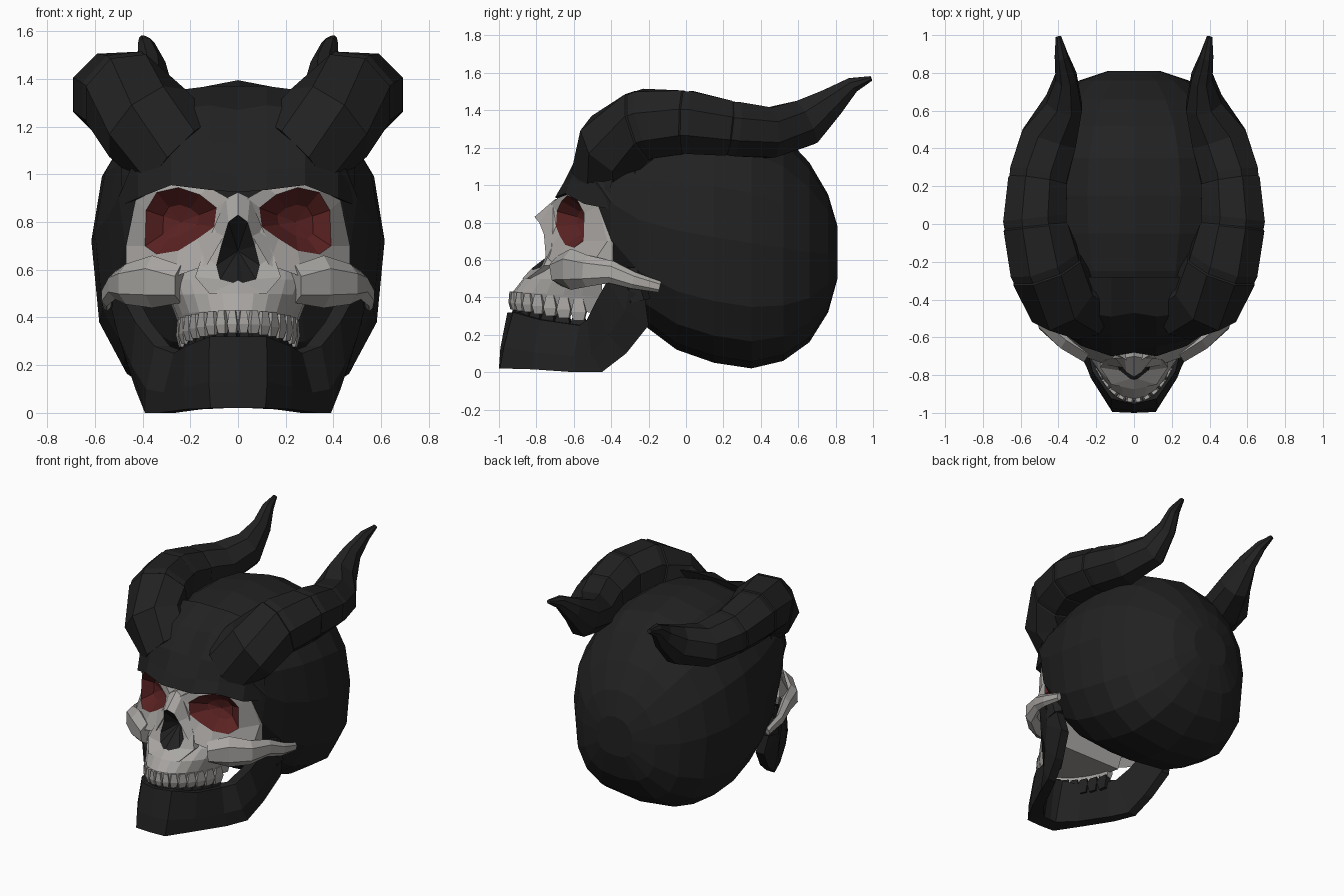
import bpy, bmesh, math
from mathutils import Vector as V

if "Cube" in bpy.data.objects:
    bpy.data.objects.remove(bpy.data.objects["Cube"])


def material(name, col):
    m = bpy.data.materials.new(name)
    m.diffuse_color = (*col, 1)
    m.use_nodes = True
    m.node_tree.nodes["Principled BSDF"].inputs["Base Color"].default_value = m.diffuse_color
    return m


BLACK = material("charcoal black", (0.0155, 0.0155, 0.0155))
BONE = material("bone grey", (0.40, 0.385, 0.37))
RED = material("dark red", (0.105, 0.016, 0.016))


def finish(name, bm, mat, flip=False):
    bmesh.ops.remove_doubles(bm, verts=bm.verts, dist=0.0005)
    bmesh.ops.recalc_face_normals(bm, faces=bm.faces)
    if flip:
        bmesh.ops.reverse_faces(bm, faces=bm.faces)
    me = bpy.data.meshes.new(name)
    bm.to_mesh(me)
    bm.free()
    me.materials.append(mat)
    ob = bpy.data.objects.new(name, me)
    bpy.context.collection.objects.link(ob)
    return ob


def loft(name, rings, mat, closed=True, caps=True, mirror=False, flip=False):
    """Skin a list of equal-length rings, optionally on both sides of x = 0."""
    bm = bmesh.new()
    for s in ((1, -1) if mirror else (1,)):
        vs = [[bm.verts.new((p[0] * s, p[1], p[2])) for p in r] for r in rings]
        n = len(rings[0])
        for a, b in zip(vs, vs[1:]):
            for i in range(n if closed else n - 1):
                j = (i + 1) % n
                bm.faces.new((a[i], a[j], b[j], b[i]))
        if caps:
            bm.faces.new(vs[0])
            bm.faces.new(vs[-1])
    return finish(name, bm, mat, flip)


def sweep(name, rows, mat, n=8, groove=()):
    """Mirrored tube through rows of (x, y, z, side radius, upright radius)."""
    pts = [V(r[:3]) for r in rows]
    rings = []
    for k, r in enumerate(rows):
        t = (pts[min(k + 1, len(pts) - 1)] - pts[max(k - 1, 0)]).normalized()
        u = V((1, 0, 0))
        u = (u - t * u.dot(t)).normalized()
        v = t.cross(u)
        steps = [(0, 1), (0.008, 0.965), (0.05, 0.985)] if k in groove else [(0, 1)]
        for off, sc in steps:
            rings.append([pts[k] + t * off
                          + u * r[3] * sc * math.cos(2 * math.pi * (i + .5) / n)
                          + v * r[4] * sc * math.sin(2 * math.pi * (i + .5) / n)
                          for i in range(n)])
    return loft(name, rings, mat, mirror=True)


# Cranium: rows of y, half width, bottom, top
def skull_ring(y, w, z0, z1, n=16):
    out = []
    for i in range(n):
        a = 2 * math.pi * i / n
        c, s = math.cos(a), math.sin(a)
        e = 2 / (2.1 if s > 0 else 2.85)
        out.append((w * math.copysign(abs(c) ** e, c), y,
                    (z0 + z1) / 2 + (z1 - z0) / 2 * math.copysign(abs(s) ** e, s)))
    return out


cranium = [(-.50, .44, .90, 1.20), (-.40, .50, .52, 1.29),
           (-.25, .55, .27, 1.36), (-.05, .60, .12, 1.395), (.15, .615, .05, 1.395),
           (.35, .595, .02, 1.36), (.52, .53, .06, 1.27), (.66, .42, .16, 1.12),
           (.76, .29, .32, .95), (.81, .14, .50, .78)]
loft("cranium", [skull_ring(*r) for r in cranium], BLACK)

# Forehead and overhanging brow: upright profiles (y, z) at growing x
profiles = {
    0: [(-.48, .93), (-.68, .925), (-.66, 1.0), (-.58, 1.13), (-.47, 1.27), (-.28, 1.37)],
    .12: [(-.48, .94), (-.70, .935), (-.65, 1.02), (-.59, 1.14), (-.49, 1.29), (-.28, 1.37)],
    .28: [(-.45, .955), (-.645, .955), (-.615, 1.03), (-.585, 1.15), (-.47, 1.27), (-.28, 1.35)],
    .42: [(-.36, .89), (-.545, .90), (-.52, 1.0), (-.50, 1.12), (-.42, 1.20), (-.28, 1.26)],
    .49: [(-.30, .86), (-.40, .87), (-.40, 1.0), (-.38, 1.08), (-.34, 1.13), (-.26, 1.15)]}
loft("forehead", [[(x, *p) for p in pr] for x, pr in profiles.items()], BLACK,
     caps=False, mirror=True)

# Horns
sweep("horns", [(.24, -.42, 1.08, .21, .20), (.38, -.385, 1.215, .215, .205),
                (.46, -.24, 1.315, .205, .205), (.52, -.02, 1.335, .185, .185),
                (.51, .22, 1.305, .17, .16), (.45, .45, 1.28, .16, .145),
                (.37, .64, 1.335, .105, .135), (.36, .78, 1.445, .06, .085),
                (.385, .89, 1.535, .038, .045), (.40, .99, 1.57, .016, .014)],
      BLACK, groove=(2, 3, 4))

# Eye sockets: rim loop, outer loop, back loop, with red bowls inside
rim = [(.09, -.69, .86), (.16, -.665, .915), (.25, -.635, .945), (.34, -.585, .925),
       (.385, -.545, .85), (.39, -.55, .70), (.34, -.60, .665), (.25, -.645, .68),
       (.17, -.675, .73), (.10, -.695, .78)]
outer = [(.04, -.72, .90), (.12, -.67, .945), (.25, -.625, .965), (.37, -.56, .94),
         (.43, -.47, .89), (.47, -.42, .70), (.47, -.50, .58), (.27, -.70, .57),
         (.13, -.75, .62), (.06, -.76, .74)]
back = [(x, -.39, z) for x, y, z in outer]
loft("eye_orbits", [rim, outer, back], BONE, caps=False, mirror=True)
centre = V((.24, -.53, .80))
mid = [V(p).lerp(centre, .5) + V((0, .03, 0)) for p in rim]
loft("eye_sockets", [rim, mid, [centre] * len(rim)], RED, caps=False, mirror=True, flip=True)

# Nose opening with bone surround
hole = [(0, -.81, .83), (.04, -.785, .80), (.07, -.745, .70), (.09, -.75, .62),
        (.075, -.775, .56), (.02, -.82, .545), (0, -.825, .555)]
surround = [(0, -.70, .925), (.05, -.71, .90), (.10, -.71, .78), (.15, -.72, .66),
            (.18, -.76, .57), (.12, -.85, .50), (0, -.875, .50)]
loft("nose_bone", [hole, surround, [(x, -.55, z) for x, y, z in surround]], BONE,
     closed=False, caps=False, mirror=True)
loft("nose_cavity", [hole, [(0, -.66, .68)] * len(hole)], BLACK,
     closed=False, caps=False, mirror=True, flip=True)


# Upper jaw bone: horizontal half-ellipse sections, tilted down to the rear
def arch_point(t, a, front, rear=-.45):
    return a * math.sin(t), rear - (rear - front) * math.cos(t)


def arch_ring(z_rear, z_front, a, front, n=15):
    out = []
    for i in range(n):
        t = -math.pi / 2 + math.pi * i / (n - 1)
        out.append((*arch_point(t, a, front), z_rear + (z_front - z_rear) * math.cos(t)))
    return out


loft("upper_jaw", [arch_ring(.63, .63, .31, -.70), arch_ring(.56, .56, .32, -.78),
                   arch_ring(.49, .50, .295, -.87), arch_ring(.40, .43, .26, -.925),
                   arch_ring(.31, .375, .235, -.925)], BONE)

# Cheekbones running back into the side arches
sweep("cheek_arches", [(.24, -.68, .54, .06, .08), (.36, -.615, .55, .06, .11),
                       (.47, -.53, .54, .045, .085), (.515, -.40, .535, .035, .06),
                       (.55, -.28, .49, .025, .045), (.55, -.14, .455, .018, .03)], BONE, n=6)


# Teeth: tapered blocks along the arch, heights given as (rear, front)
def teeth(name, count, a, front, root, tip, mat):
    bm = bmesh.new()
    step = math.radians(160) / count
    for k in range(count):
        t = step * (k + .5 - count / 2)
        c = math.cos(t)
        x, y = arch_point(t, a, front)
        tan = V((a * c, (-.45 - front) * math.sin(t), 0))
        w = tan.length * step * .5
        tan.normalize()
        nor = V((tan.y, -tan.x, 0))
        z0, z1 = (h[0] + (h[1] - h[0]) * c for h in (tip, root))
        rings = []
        for z, sw, d in ((z0, .7, .016), (z0 + (z1 - z0) * .4, 1, .026), (z1, .6, .022)):
            rings.append([bm.verts.new(V((x, y, z)) + tan * w * sw * i + nor * d * j)
                          for i, j in ((-1, -1), (1, -1), (1, 1), (-1, 1))])
        for r, q in zip(rings, rings[1:]):
            for i in range(4):
                bm.faces.new((r[i], r[(i + 1) % 4], q[(i + 1) % 4], q[i]))
        bm.faces.new(rings[0])
        bm.faces.new(rings[-1])
    return finish(name, bm, mat)


teeth("upper_teeth", 16, .237, -.922, (.38, .43), (.255, .335), BONE)
teeth("lower_teeth", 14, .22, -.905, (.18, .24), (.275, .355), BLACK)

# Lower jaw: outer bottom and outer top points from chin to hinge, with inset depth
jaw = [((0, -1.0, .02), (0, -.955, .32), .11), ((.115, -.995, .02), (.12, -.925, .32), .10),
       ((.22, -.82, .015), (.22, -.78, .28), .04), ((.33, -.60, .0), (.27, -.57, .25), .03),
       ((.39, -.45, .0), (.35, -.53, .28), .0), ((.43, -.32, .10), (.43, -.48, .38), .0),
       ((.48, -.20, .25), (.49, -.42, .49), .0), ((.51, -.22, .40), (.51, -.36, .55), .0)]
sections = []
for b, t, d in jaw:
    m = ((b[0] + t[0]) / 2 * 1.04, (b[1] + t[1]) / 2 - .015, (b[2] + t[2]) / 2 - .04)
    inner = [(max(p[0] - .065, 0), p[1] + d, p[2]) for p in (t, b)]
    sections.append([b, m, t, *inner])
loft("lower_jaw", sections, BLACK, caps=False, mirror=True)

# Jaw hinge ends
sweep("jaw_hinges", [(.48, -.26, .38, .045, .07), (.485, -.28, .48, .045, .06),
                     (.49, -.28, .56, .03, .04)], BLACK, n=6)
